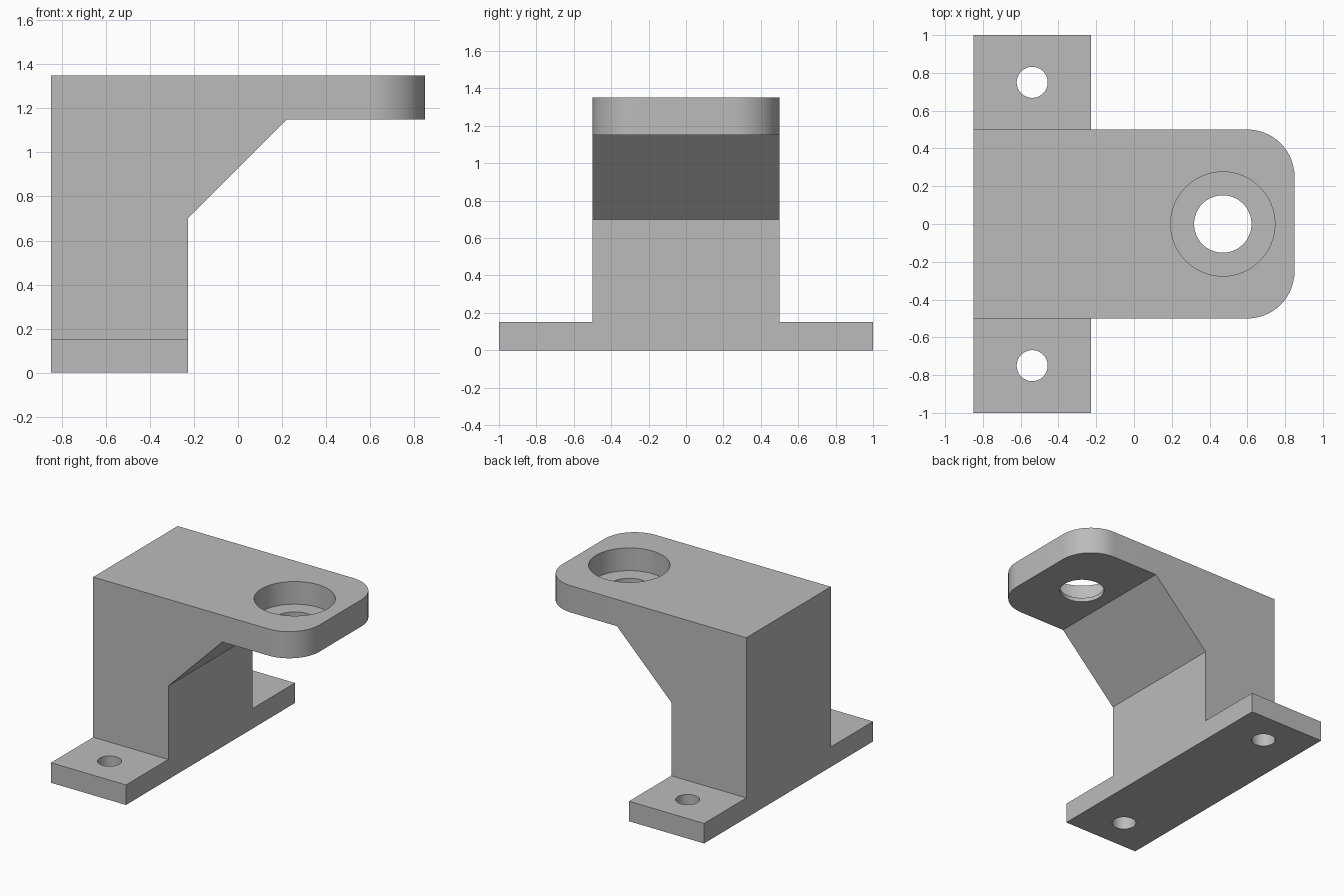
import bpy, bmesh

if "Cube" in bpy.data.objects:
    bpy.data.objects.remove(bpy.data.objects["Cube"], do_unlink=True)

BACK, POST, TIP = -0.85, -0.228, 0.85
TOP, BASE_TOP = 1.35, 0.15
BORE_X = 0.47

grey = bpy.data.materials.new("plain grey")
grey.use_nodes = True
grey.diffuse_color = (0.5, 0.5, 0.5, 1)
grey.node_tree.nodes["Principled BSDF"].inputs["Base Color"].default_value = (0.5, 0.5, 0.5, 1)


def add_object(name, bm):
    bmesh.ops.recalc_face_normals(bm, faces=bm.faces)
    mesh = bpy.data.meshes.new(name)
    bm.to_mesh(mesh)
    bm.free()
    mesh.materials.append(grey)
    obj = bpy.data.objects.new(name, mesh)
    bpy.context.collection.objects.link(obj)
    return obj


def extruded(name, profile, half_width, round_tip=0):
    """Extrude an x-z profile along y, optionally rounding the upright tip edges."""
    bm = bmesh.new()
    face = bm.faces.new([bm.verts.new((x, -half_width, z)) for x, z in profile])
    out = bmesh.ops.extrude_face_region(bm, geom=[face])
    moved = [v for v in out["geom"] if isinstance(v, bmesh.types.BMVert)]
    bmesh.ops.translate(bm, verts=moved, vec=(0, 2 * half_width, 0))
    if round_tip:
        edges = [e for e in bm.edges
                 if all(v.co.x > TIP - 0.01 for v in e.verts)
                 and abs(e.verts[0].co.z - e.verts[1].co.z) > 0.1]
        bmesh.ops.bevel(bm, geom=edges, offset=round_tip, segments=16,
                        profile=0.5, affect='EDGES')
    return add_object(name, bm)


def cylinder(name, x, y, z_low, z_high, radius):
    bm = bmesh.new()
    bmesh.ops.create_cone(bm, cap_ends=True, segments=64, radius1=radius,
                          radius2=radius, depth=z_high - z_low)
    bmesh.ops.translate(bm, verts=bm.verts, vec=(x, y, (z_low + z_high) / 2))
    return add_object(name, bm)


def combine(target, tool, operation):
    mod = target.modifiers.new(tool.name, 'BOOLEAN')
    mod.operation, mod.object, mod.solver = operation, tool, 'EXACT'
    bpy.context.view_layer.objects.active = target
    bpy.ops.object.modifier_apply(modifier=mod.name)
    bpy.data.objects.remove(tool, do_unlink=True)


# Upright post with diagonal gusset and overhanging arm
bracket = extruded("bracket", [(BACK, 0), (POST, 0), (POST, 0.7), (0.222, 1.15),
                               (TIP, 1.15), (TIP, TOP), (BACK, TOP)], 0.5, 0.25)

# Mounting foot, wider than the post
foot = extruded("mounting foot", [(BACK, 0), (POST, 0), (POST, BASE_TOP),
                                  (BACK, BASE_TOP)], 1)
combine(bracket, foot, 'UNION')

# Screw holes in the foot
for side in (-1, 1):
    hole = cylinder("screw hole", (BACK + POST) / 2, 0.75 * side, -0.1, 0.3, 0.082)
    combine(bracket, hole, 'DIFFERENCE')

# Counterbored hole in the arm
combine(bracket, cylinder("counterbore", BORE_X, 0, TOP - 0.17, TOP + 0.1, 0.276), 'DIFFERENCE')
combine(bracket, cylinder("through hole", BORE_X, 0, 1, TOP + 0.1, 0.152), 'DIFFERENCE')

# Smooth rounded walls, crisp edges
bpy.ops.object.select_all(action='DESELECT')
bracket.select_set(True)
bpy.context.view_layer.objects.active = bracket
bpy.ops.object.shade_smooth_by_angle(angle=0.52)
